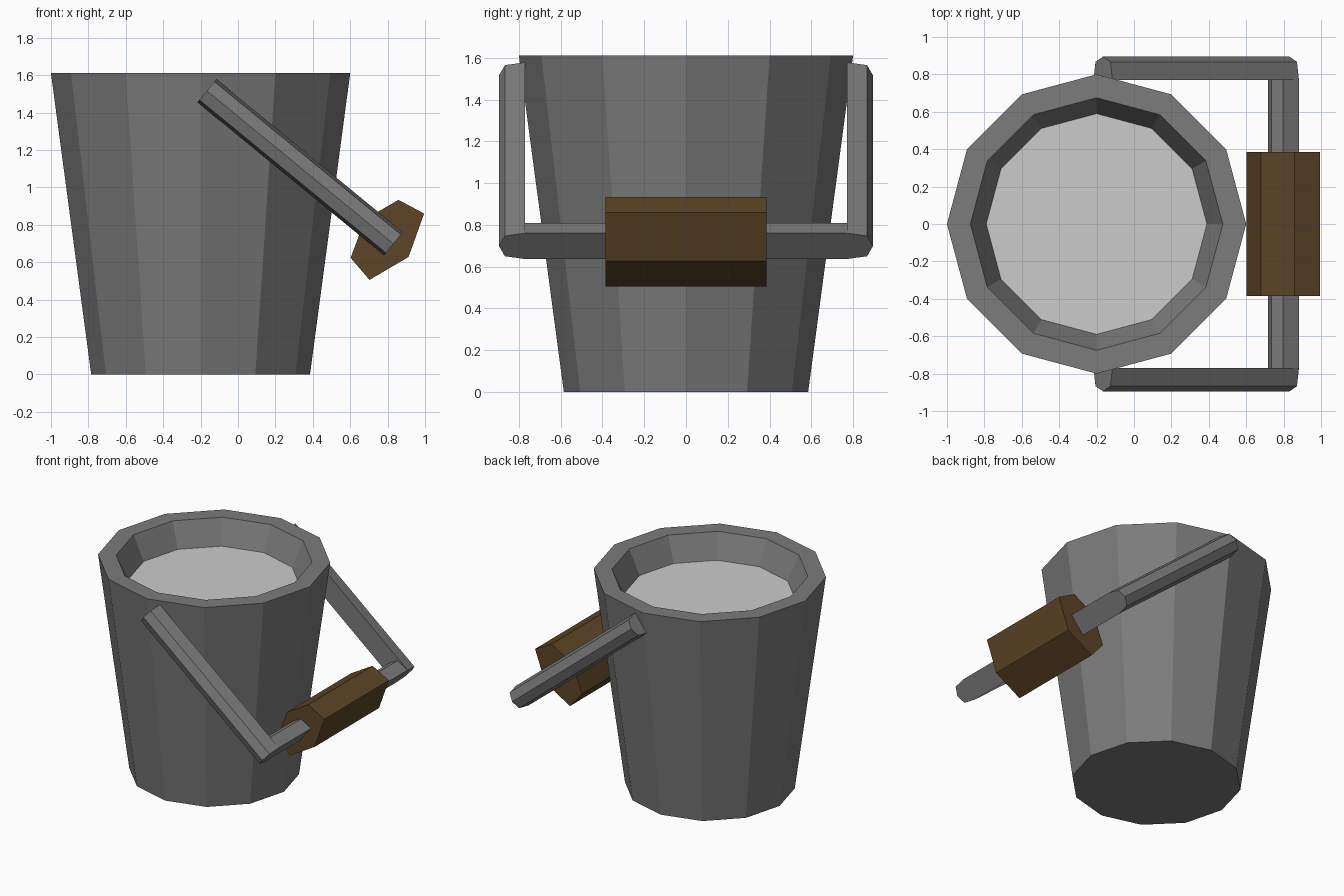
import bpy, math
from mathutils import Vector

if "Cube" in bpy.data.objects:
    bpy.data.objects.remove(bpy.data.objects["Cube"])


def material(name, colour):
    m = bpy.data.materials.new(name)
    m.diffuse_color = (*colour, 1)
    m.use_nodes = True
    m.node_tree.nodes["Principled BSDF"].inputs["Base Color"].default_value = m.diffuse_color
    return m


def make(name, verts, faces, mat=None):
    me = bpy.data.meshes.new(name)
    me.from_pydata(verts, [], faces)
    ob = bpy.data.objects.new(name, me)
    bpy.context.collection.objects.link(ob)
    if mat:
        me.materials.append(mat)
    return ob


def prism(name, start, end, mat):
    # Joins two matching outlines with sides and caps
    n = len(start)
    faces = [(i, (i + 1) % n, n + (i + 1) % n, n + i) for i in range(n)]
    faces += [tuple(reversed(range(n))), tuple(range(n, 2 * n))]
    ob = make(name, list(start) + list(end), faces, mat)
    import bmesh
    bm = bmesh.new()
    bm.from_mesh(ob.data)
    bmesh.ops.recalc_face_normals(bm, faces=bm.faces)
    bm.to_mesh(ob.data)
    bm.free()
    return ob


def ring(r, z, n=12):
    return [(-0.2 + r * math.cos(2 * math.pi * i / n),
             r * math.sin(2 * math.pi * i / n), z) for i in range(n)]


iron = material("dark_metal", (0.2, 0.2, 0.2))
wood = material("brown_wood", (0.11, 0.06, 0.02))

# Bucket: twelve-sided tapered shell, thick rim and inner wall
N = 12
profile = [(0.585, 0), (0.80, 1.61), (0.675, 1.61), (0.59, 1.43)]
verts = [v for r, z in profile for v in ring(r, z)]
faces = [tuple(reversed(range(N)))]
for k in range(len(profile) - 1):
    for i in range(N):
        j = (i + 1) % N
        faces.append((k * N + i, k * N + j, (k + 1) * N + j, (k + 1) * N + i))
make("bucket", verts, faces, iron)

# Contents: pale flat surface inside the rim
make("contents", ring(0.59, 1.43), [tuple(range(N))])

# Handle frame: d runs down the arm, n is perpendicular to it
pivot = Vector((-0.166, 0, 1.516))
d_axis = Vector((0.773, 0, -0.634))
n_axis = Vector((0.634, 0, 0.773))


def place(d, y, n):
    return pivot + d_axis * d + n_axis * n + Vector((0, y, 0))


# Rod section: flat on one side, blunt on the other (depth, width)
section = [(0, -0.08), (0.097, -0.063), (0.125, 0), (0.097, 0.063), (0, 0.08)]
LENGTH = 1.29

for side, label in ((-1, "front"), (1, "back")):
    prism("handle_arm_" + label,
          [place(0, side * (0.77 + a), n) for a, n in section],
          [place(LENGTH, side * (0.77 + a), n) for a, n in section], iron)
prism("handle_crossbar",
      [place(LENGTH - a, -0.77, n) for a, n in section],
      [place(LENGTH - a, 0.77, n) for a, n in section], iron)

# Wooden grip: six-sided block around the crossbar
grip = [(0.602, 0.623), (0.703, 0.505), (0.912, 0.628),
        (0.995, 0.86), (0.858, 0.933), (0.68, 0.83)]
prism("handle_grip", [(x, -0.385, z) for x, z in grip],
      [(x, 0.385, z) for x, z in grip], wood)
